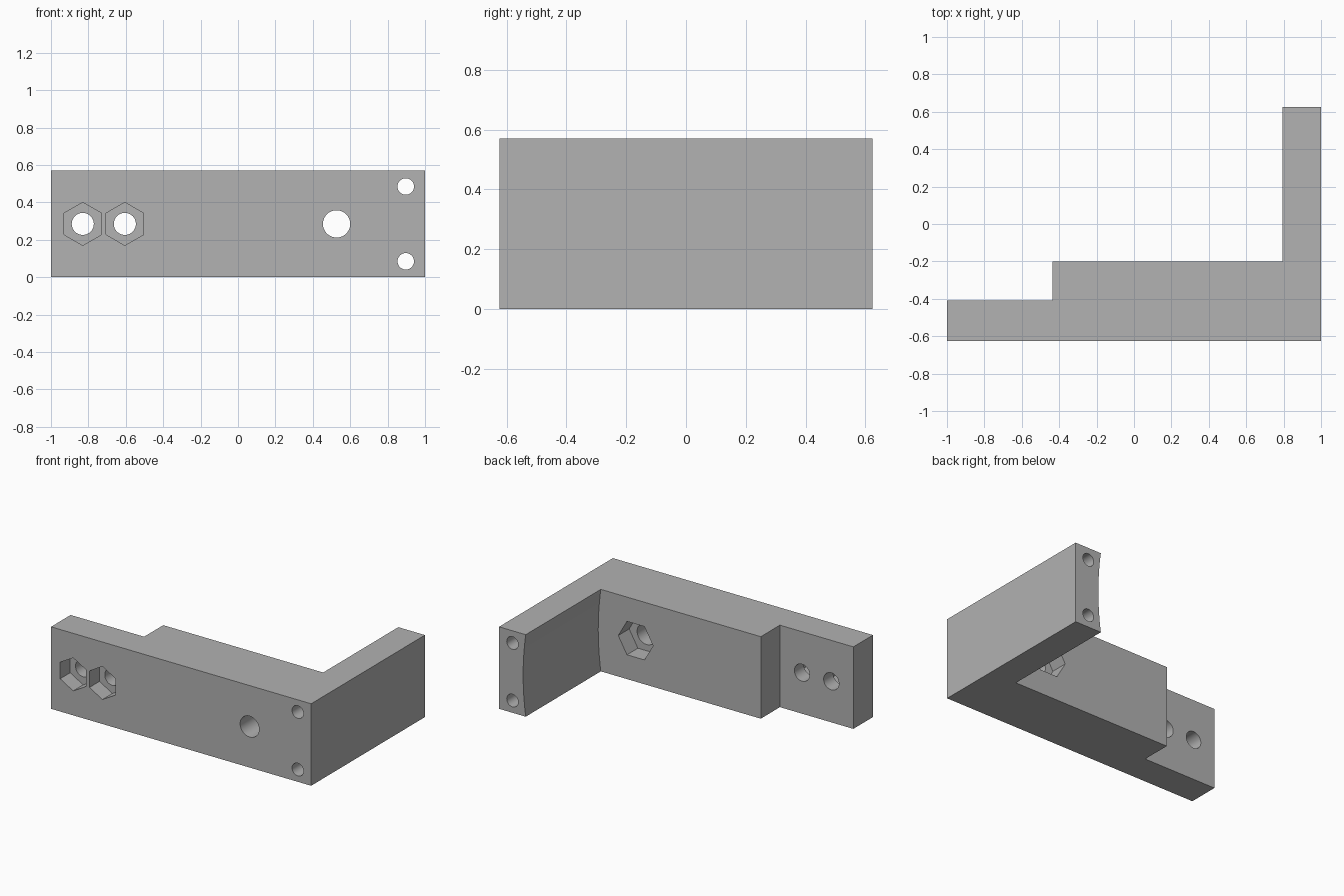
import bpy, bmesh, math
from mathutils import Matrix

cube = bpy.data.objects.get("Cube")
if cube:
    bpy.data.objects.remove(cube, do_unlink=True)

HEIGHT, FRONT, BACK = 0.57, -0.625, 0.625
BEAM_BACK, TAB_BACK = -0.20, -0.41
ARM_INNER, DISH = 0.795, 0.02
MID = HEIGHT / 2

grey = bpy.data.materials.new("plain grey")
grey.use_nodes = True
colour = (0.445, 0.445, 0.445, 1)
grey.diffuse_color = colour
grey.node_tree.nodes["Principled BSDF"].inputs["Base Color"].default_value = colour


def make_object(name, bm):
    bmesh.ops.recalc_face_normals(bm, faces=bm.faces)
    mesh = bpy.data.meshes.new(name)
    bm.to_mesh(mesh)
    bm.free()
    mesh.materials.append(grey)
    obj = bpy.data.objects.new(name, mesh)
    bpy.context.collection.objects.link(obj)
    return obj


def prism(name, outline, height):
    """Extrude a plan outline upwards from the ground."""
    bm = bmesh.new()
    face = bm.faces.new([bm.verts.new((x, y, 0)) for x, y in outline])
    top = bmesh.ops.extrude_face_region(bm, geom=[face])["geom"]
    bmesh.ops.translate(bm, vec=(0, 0, height),
                        verts=[v for v in top if isinstance(v, bmesh.types.BMVert)])
    return make_object(name, bm)


def bore(name, x, z, radius, y0, y1, sides=48, turn=0.0):
    """Cutter running along y."""
    bm = bmesh.new()
    place = (Matrix.Translation((x, (y0 + y1) / 2, z))
             @ Matrix.Rotation(math.pi / 2, 4, "X") @ Matrix.Rotation(turn, 4, "Z"))
    bmesh.ops.create_cone(bm, cap_ends=True, segments=sides, radius1=radius,
                          radius2=radius, depth=y1 - y0, matrix=place)
    obj = make_object(name, bm)
    obj.hide_render = True
    # Put the first corner of a six-sided cutter on x (turn 0) or z (turn 90)
    return obj


def hexagon(name, x, z, radius, y0, y1, points_up):
    corners = [(math.cos(a), math.sin(a)) for a in
               (math.radians(60 * i + (30 if points_up else 0)) for i in range(6))]
    bm = bmesh.new()
    rings = [[bm.verts.new((x + radius * c, y, z + radius * s)) for c, s in corners]
             for y in (y0, y1)]
    for ring in rings:
        bm.faces.new(ring)
    for i in range(6):
        j = (i + 1) % 6
        bm.faces.new((rings[0][i], rings[0][j], rings[1][j], rings[1][i]))
    obj = make_object(name, bm)
    obj.hide_render = True
    return obj


# Stepped beam with the arm at its left end
bracket = prism("bracket", [(-1, FRONT), (1, FRONT), (1, BACK), (ARM_INNER, BACK),
                            (ARM_INNER, BEAM_BACK), (-0.435, BEAM_BACK),
                            (-0.435, TAB_BACK), (-1, TAB_BACK)], HEIGHT)

cutters = []
# Shallow hollow along the inner face of the arm
dish_radius = (MID ** 2 + DISH ** 2) / (2 * DISH)
cutters.append(bore("arm_hollow", ARM_INNER + DISH - dish_radius, MID, dish_radius,
                    BEAM_BACK, BACK + 0.1, 256))

# Long screw holes through the arm
for z in (0.085, 0.485):
    cutters.append(bore("arm_hole", 0.897, z, 0.044, FRONT - 0.1, BACK + 0.1))

# Tab bolt holes with nut pockets in front
for x in (-0.83, -0.605):
    cutters.append(bore("tab_hole", x, MID, 0.059, FRONT - 0.1, BEAM_BACK + 0.1))
    cutters.append(hexagon("tab_nut_pocket", x, MID, 0.115, FRONT - 0.1, FRONT + 0.11, True))

# Beam bolt hole with a nut pocket behind
cutters.append(bore("beam_hole", 0.527, MID, 0.073, FRONT - 0.1, BEAM_BACK + 0.1))
cutters.append(hexagon("beam_nut_pocket", 0.527, MID, 0.134, BEAM_BACK - 0.12,
                       BEAM_BACK + 0.1, False))

bpy.ops.object.select_all(action="DESELECT")
bracket.select_set(True)
bpy.context.view_layer.objects.active = bracket
for cutter in cutters:
    cut = bracket.modifiers.new(cutter.name, "BOOLEAN")
    cut.operation = "DIFFERENCE"
    cut.solver = "EXACT"
    cut.object = cutter
    bpy.ops.object.modifier_apply(modifier=cut.name)
    bpy.data.objects.remove(cutter, do_unlink=True)

bpy.ops.object.shade_smooth_by_angle(angle=math.radians(25))
